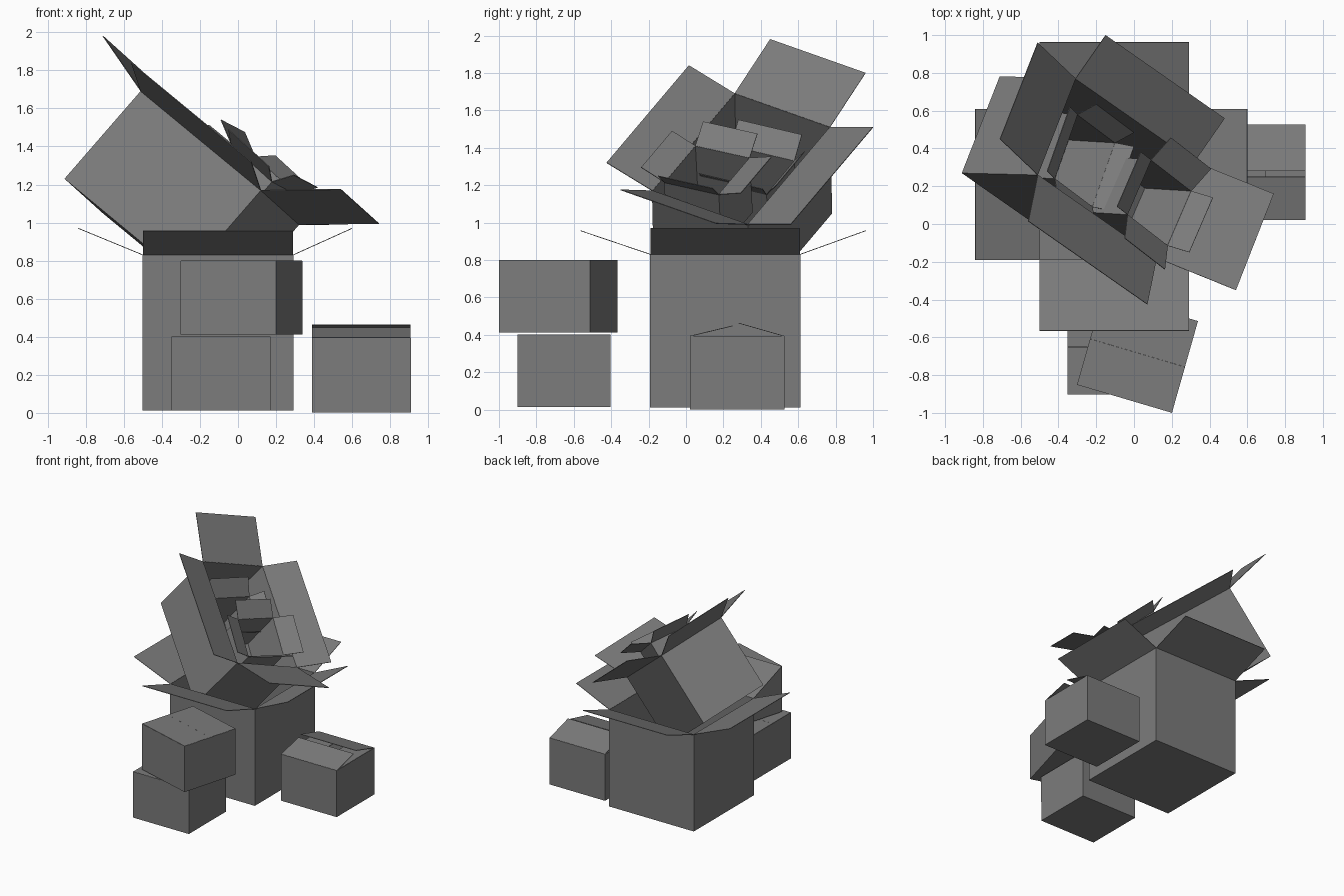
import bpy
from mathutils import Vector as V

CARD = 0.004  # cardboard thickness
GREY = bpy.data.materials.new("dark_grey_card")
GREY.diffuse_color = (0.2, 0.2, 0.2, 1)


def sheet(name, verts, faces):
    """Thin cardboard part from a few quads."""
    me = bpy.data.meshes.new(name)
    me.from_pydata([tuple(p) for p in verts], [], faces)
    me.materials.append(GREY)
    me.update()
    ob = bpy.data.objects.new(name, me)
    bpy.context.collection.objects.link(ob)
    mod = ob.modifiers.new("cardboard", 'SOLIDIFY')
    mod.thickness = CARD
    mod.offset = 0
    return ob


def carton(name, corner, u, v, depth, flaps):
    """Open box: rim corner, rim edges u and v, vector to the bottom,
    and one swing vector per flap in the order -v, +u, +v, -u."""
    a, u, v, w = V(corner), V(u), V(v), V(depth)
    rim = [a, a + u, a + u + v, a + v]
    base = [p + w for p in rim]
    walls = [(i, (i + 1) % 4, (i + 1) % 4 + 4, i + 4) for i in range(4)]
    sheet(name + "_body", rim + base, walls + [(4, 5, 6, 7)])
    for i, f in enumerate(flaps):
        if f is None:
            continue
        p, q, f = rim[i], rim[(i + 1) % 4], V(f)
        sheet(f"{name}_flap_{i + 1}", [p, q, q + f, p + f], [(0, 1, 2, 3)])


# large upright box with spread flaps
carton("large_box", (-0.50, -0.19, 0.83), (0.79, 0, 0), (0, 0.80, 0), (0, 0, -0.817),
       [(0, -0.375, 0.127), (0.31, 0, 0.14), (0, 0.352, 0.127), (-0.34, 0, 0.14)])

# large box tipped over into the first one
carton("tilted_box", (-0.51, 0.26, 1.69), (0.20, 0.51, -0.18), (0.63, -0.44, -0.52),
       (-0.40, 0.01, -0.46),
       [(-0.20, 0.19, 0.29), (0.16, 0.23, 0), (0.42, -0.17, 0.005), (-0.05, -0.245, 0.15)])

# two small open boxes inside the tilted one
carton("inner_box_front", (-0.035, 0.05, 1.41), (0.125, 0.29, -0.065), (0.213, -0.165, -0.195),
       (-0.245, 0.015, -0.29),
       [(-0.055, 0.042, 0.13), (0.105, 0.118, 0.007), (0.115, -0.035, 0.035), (-0.015, -0.125, 0.08)])
carton("inner_box_rear", (-0.42, 0.24, 1.41), (0.12, 0.34, -0.08), (0.20, -0.15, -0.18),
       (-0.245, 0.015, -0.29),
       [(-0.04, 0.04, 0.14), (0.10, 0.055, 0.05), (0.10, -0.02, 0.03), (0.01, -0.07, 0.075)])

# stacked closed boxes in front: flaps folded in
carton("lower_closed_box", (-0.35, -0.90, 0.399), (0.52, 0, 0), (0, 0.495, 0), (0, 0, -0.385),
       [(0, 0.247, 0.001), None, (0, -0.247, 0.001), None])
u, v = V((0.50, -0.148, 0)), V((0.137, 0.483, 0))
carton("upper_closed_box", (-0.30, -0.85, 0.799), u, v, (0, 0, -0.385),
       [v * 0.4995, None, v * -0.4995, None])

# closed box at the right: long flaps sprung up, short flaps lying flat
carton("right_box", (0.39, 0.022, 0.393), (0.517, 0, 0), (0, 0.503, 0), (0, 0, -0.391),
       [(0, 0.228, 0.055), (-0.21, 0, -0.006), (0, -0.245, 0.07), (0.21, 0, -0.006)])
